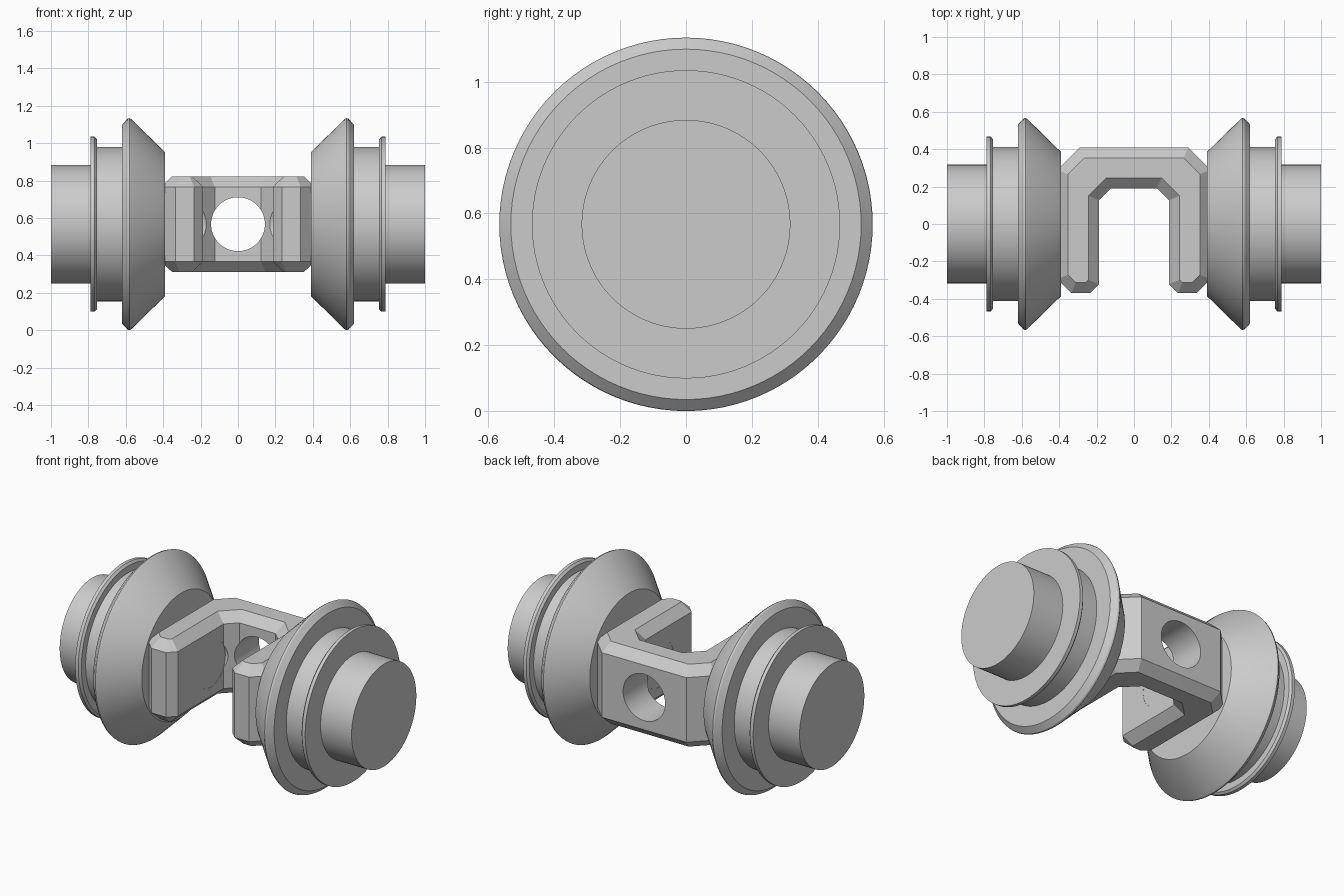
import bpy
import bmesh
from math import radians, tau
from mathutils import Matrix

cube = bpy.data.objects.get("Cube")
if cube:
    bpy.data.objects.remove(cube, do_unlink=True)

AXIS_Z = 0.567

grey = bpy.data.materials.new("plain grey")
grey.use_nodes = True
colour = (0.6, 0.6, 0.6, 1)
grey.diffuse_color = colour
grey.node_tree.nodes["Principled BSDF"].inputs["Base Color"].default_value = colour


def add_object(name, bm):
    bmesh.ops.recalc_face_normals(bm, faces=bm.faces)
    mesh = bpy.data.meshes.new(name)
    bm.to_mesh(mesh)
    bm.free()
    mesh.materials.append(grey)
    obj = bpy.data.objects.new(name, mesh)
    bpy.context.collection.objects.link(obj)
    obj.location.z = AXIS_Z
    return obj


def select_only(obj):
    bpy.ops.object.select_all(action="DESELECT")
    obj.select_set(True)
    bpy.context.view_layer.objects.active = obj


def lathe(name, profile):
    """Turn an (x, radius) profile around the x axis."""
    bm = bmesh.new()
    verts = [bm.verts.new((x, 0, r)) for x, r in profile]
    edges = [bm.edges.new(pair) for pair in zip(verts, verts[1:])]
    bmesh.ops.spin(bm, geom=verts + edges, axis=(1, 0, 0), cent=(0, 0, 0),
                   angle=tau, steps=96)
    bmesh.ops.remove_doubles(bm, verts=bm.verts, dist=0.0001)
    obj = add_object(name, bm)
    select_only(obj)
    bpy.ops.object.shade_smooth_by_angle(angle=radians(15))
    return obj


def cut_hole(target, axis, radius, start, end):
    """Bore a round hole along the given axis."""
    bm = bmesh.new()
    turn = Matrix.Rotation(radians(90), 4, "Y" if axis == "X" else "X")
    middle = (start + end) / 2
    shift = (middle, 0, 0) if axis == "X" else (0, middle, 0)
    bmesh.ops.create_cone(bm, cap_ends=True, segments=64, radius1=radius,
                          radius2=radius, depth=end - start,
                          matrix=Matrix.Translation(shift) @ turn)
    cutter = add_object("hole_cutter", bm)
    cutter.hide_render = True
    mod = target.modifiers.new("hole", "BOOLEAN")
    mod.operation = "DIFFERENCE"
    mod.solver = "EXACT"
    mod.object = cutter
    select_only(target)
    bpy.ops.object.modifier_apply(modifier=mod.name)
    bpy.data.objects.remove(cutter, do_unlink=True)


# Wheels: bevelled disc, hub, thin flange and axle stub
wheel_profile = [
    (0.39, 0), (0.39, 0.385), (0.57, 0.561), (0.58, 0.567), (0.59, 0.564),
    (0.62, 0.532), (0.62, 0.413), (0.755, 0.413), (0.755, 0.455),
    (0.767, 0.468), (0.788, 0.468), (0.788, 0.317), (1.0, 0.317), (1.0, 0),
]
for side, sign in (("left", 1), ("right", -1)):
    lathe(side + "_wheel", [(sign * x, r) for x, r in wheel_profile])

# Bracket: U-shaped block with chamfered corners, open to the front
half = [
    (0.29, 0.41), (0.41, 0.29), (0.41, -0.295), (0.335, -0.37),
    (0.235, -0.37), (0.187, -0.322), (0.187, 0.127), (0.124, 0.19),
]
outline = half + [(-x, y) for x, y in reversed(half)]
bm = bmesh.new()
base = bm.faces.new([bm.verts.new((x, y, -0.2)) for x, y in outline])
bottom = base
extruded = bmesh.ops.extrude_face_region(bm, geom=[base], use_keep_orig=True)
new_verts = [g for g in extruded["geom"] if isinstance(g, bmesh.types.BMVert)]
bmesh.ops.translate(bm, verts=new_verts, vec=(0, 0, 0.4))
bmesh.ops.recalc_face_normals(bm, faces=bm.faces)

# Sloped borders around the top and bottom faces
caps = [f for f in bm.faces if len(f.verts) == len(outline)]
bmesh.ops.inset_individual(bm, faces=caps, thickness=0.057, depth=0.055,
                           use_even_offset=True)
bracket = add_object("bracket", bm)

# Hole through the back wall, and round seat between the arms
cut_hole(bracket, "Y", 0.144, 0, 0.6)
cut_hole(bracket, "X", 0.144, -0.188, 0.188)
select_only(bracket)
bpy.ops.object.shade_smooth_by_angle(angle=radians(15))
